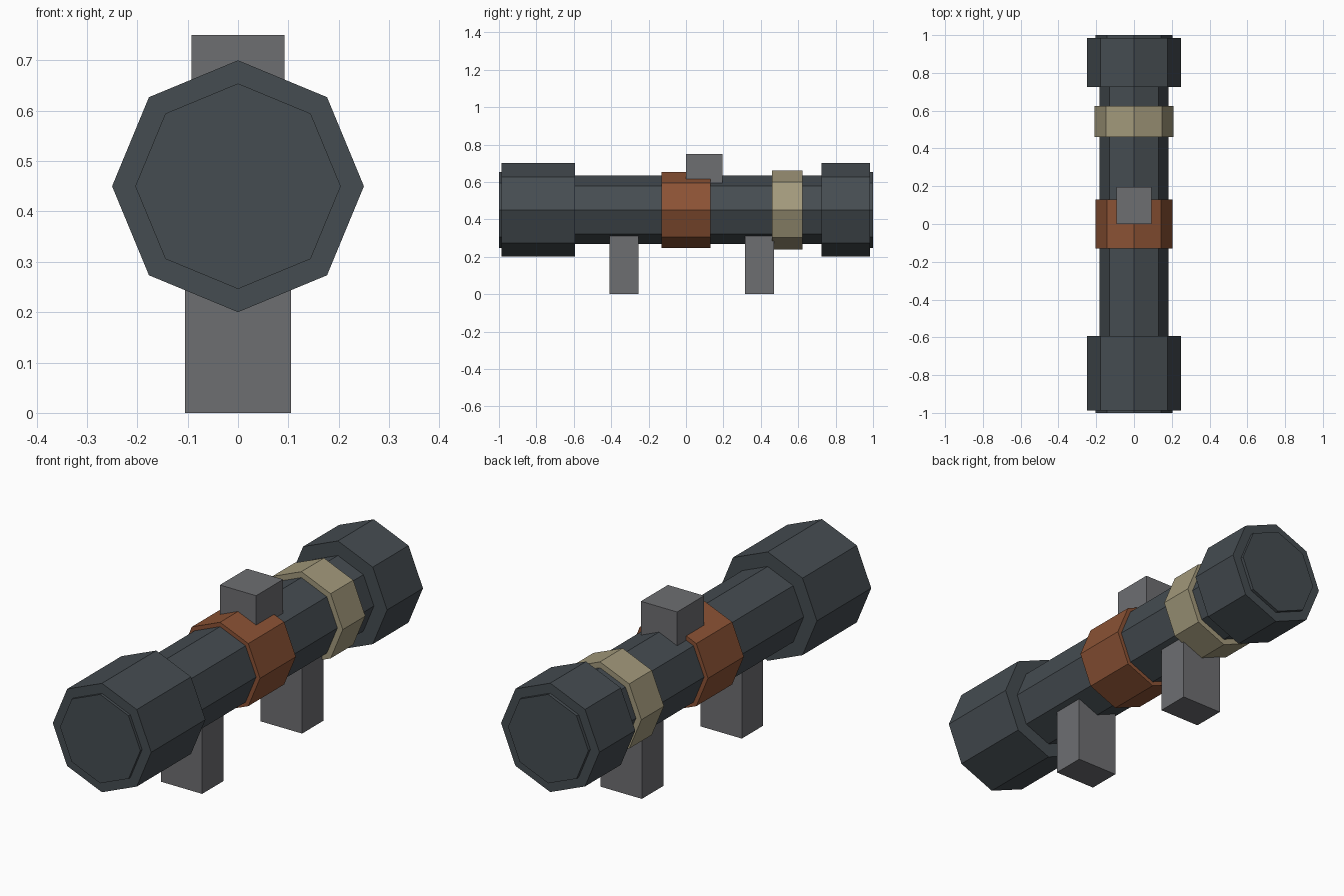
import bpy, math

if "Cube" in bpy.data.objects:
    bpy.data.objects.remove(bpy.data.objects["Cube"])

def mat(name, rgb):
    m = bpy.data.materials.new(name)
    m.diffuse_color = (*rgb, 1)
    m.use_nodes = True
    m.node_tree.nodes["Principled BSDF"].inputs["Base Color"].default_value = m.diffuse_color
    return m

DARK = mat("dark slate", (0.060, 0.073, 0.083))
RUST = mat("rust orange", (0.260, 0.085, 0.035))
TAN = mat("khaki tan", (0.365, 0.320, 0.200))
GREY = mat("mid grey", (0.155, 0.157, 0.167))
AXIS_Z = 0.45

def octagon(name, r, y0, y1, m):
    # eight-sided cylinder along y, with corners on the x and z axes
    bpy.ops.mesh.primitive_cylinder_add(vertices=8, radius=r, depth=y1 - y0,
        location=(0, (y0 + y1) / 2, AXIS_Z), rotation=(math.pi / 2, 0, 0))
    o = bpy.context.object
    o.name = name
    o.data.materials.append(m)

def box(name, hx, y0, y1, z0, z1, m):
    bpy.ops.mesh.primitive_cube_add(size=1, location=(0, (y0 + y1) / 2, (z0 + z1) / 2))
    o = bpy.context.object
    o.name = name
    o.scale = (2 * hx, y1 - y0, z1 - z0)
    bpy.ops.object.transform_apply(location=False, rotation=False, scale=True)
    o.data.materials.append(m)

# Tube and its wider ends
octagon("main_tube", 0.183, -0.9, 0.9, DARK)
octagon("front_collar", 0.25, -0.987, -0.593, DARK)
octagon("rear_collar", 0.25, 0.725, 0.985, DARK)
octagon("front_end_plate", 0.204, -1.0, -0.95, DARK)
octagon("rear_end_plate", 0.204, 0.95, 1.0, DARK)

# Coloured bands
octagon("middle_band", 0.203, -0.13, 0.13, RUST)
octagon("rear_band", 0.21, 0.46, 0.624, TAN)

# Sight block and grips
box("sight_block", 0.092, 0.0, 0.196, 0.57, 0.75, GREY)
box("front_grip", 0.105, -0.41, -0.255, 0.0, 0.33, GREY)
box("rear_grip", 0.105, 0.315, 0.47, 0.0, 0.33, GREY)
